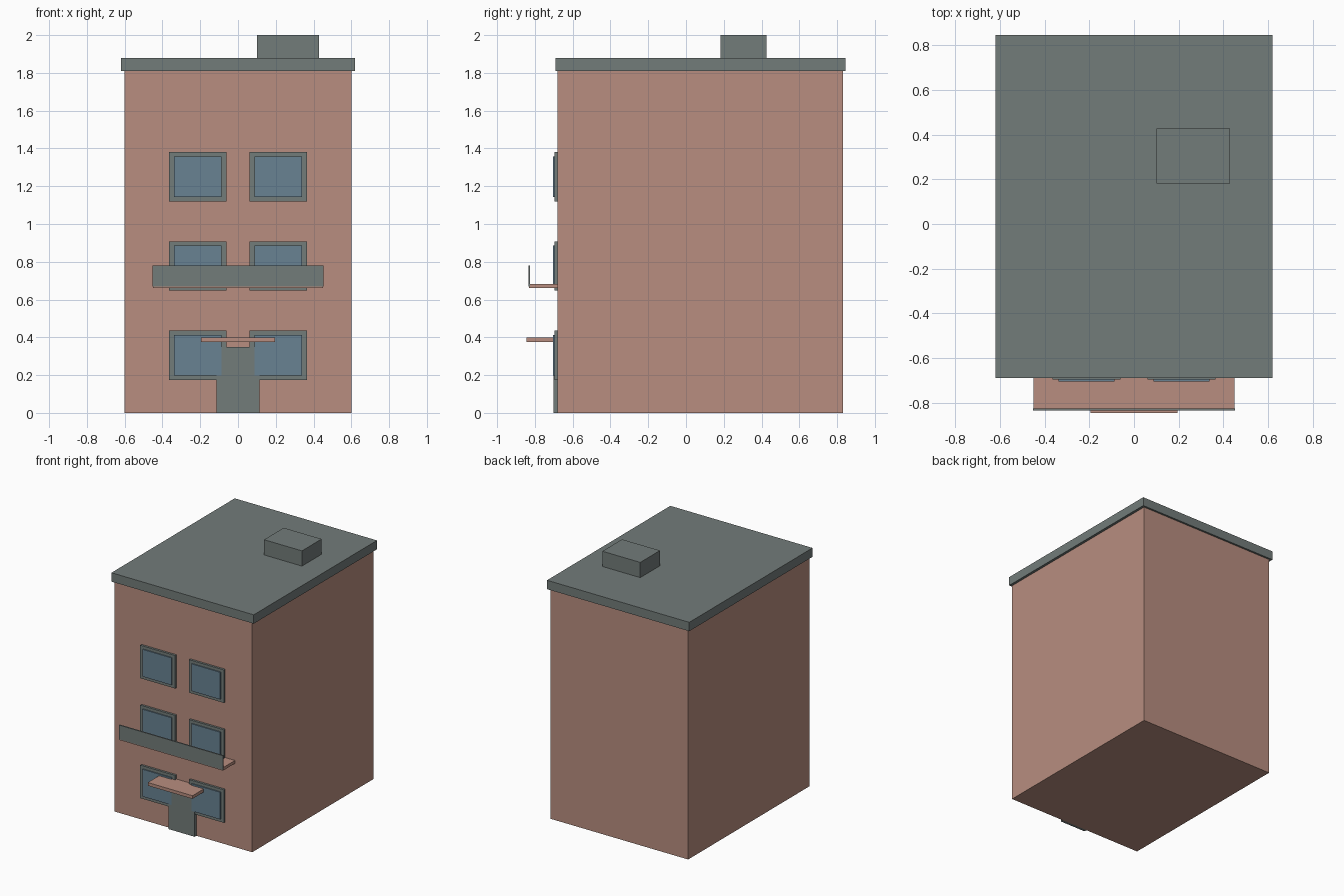
import bpy
import bmesh
from mathutils import Vector

cube = bpy.data.objects.get("Cube")
if cube:
    bpy.data.objects.remove(cube, do_unlink=True)


def make_material(name, rgb):
    mat = bpy.data.materials.new(name)
    mat.use_nodes = True
    colour = (*rgb, 1)
    mat.diffuse_color = colour
    mat.node_tree.nodes["Principled BSDF"].inputs["Base Color"].default_value = colour
    return mat


brick = make_material("dusty brick", (0.48, 0.27, 0.215))
stone = make_material("grey stone", (0.17, 0.20, 0.193))
glass = make_material("blue glass", (0.138, 0.223, 0.29))


def box(name, x, y, z, mat):
    """Box spanning the given (low, high) range on each axis."""
    spans = (x, y, z)
    low = Vector([s[0] for s in spans])
    size = Vector([s[1] - s[0] for s in spans])
    mesh = bpy.data.meshes.new(name)
    bm = bmesh.new()
    bmesh.ops.create_cube(bm, size=1)
    for v in bm.verts:
        v.co = low + (v.co + Vector((0.5, 0.5, 0.5))) * size
    bm.to_mesh(mesh)
    bm.free()
    mesh.materials.append(mat)
    obj = bpy.data.objects.new(name, mesh)
    bpy.context.scene.collection.objects.link(obj)
    return obj


WALL = -0.68  # front wall plane

# Building mass and roof
box("walls", (-0.6, 0.6), (WALL, 0.83), (0, 1.81), brick)
box("roof_slab", (-0.62, 0.62), (-0.69, 0.845), (1.81, 1.88), stone)
box("roof_box", (0.1, 0.43), (0.182, 0.427), (1.88, 2), stone)

# Three rows of paired windows: frame block with a proud glass panel
for floor, mid in zip(("ground", "middle", "top"), (0.305, 0.778, 1.25)):
    for side, cx in (("right", -0.2125), ("left", 0.2125)):
        for part, half_w, half_h, front, mat in (
            ("frame", 0.152, 0.13, -0.697, stone),
            ("glass", 0.126, 0.107, -0.705, glass),
        ):
            box(f"{floor}_{side}_window_{part}", (cx - half_w, cx + half_w),
                (front, WALL), (mid - half_h, mid + half_h), mat)

# Entrance
box("door", (-0.114, 0.114), (-0.702, WALL), (0, 0.35), stone)
box("door_canopy", (-0.195, 0.195), (-0.845, WALL), (0.375, 0.4), brick)

# Balcony
box("balcony_floor", (-0.45, 0.45), (-0.83, WALL), (0.66, 0.683), brick)
box("balcony_rail", (-0.452, 0.452), (-0.835, -0.825), (0.668, 0.78), stone)
